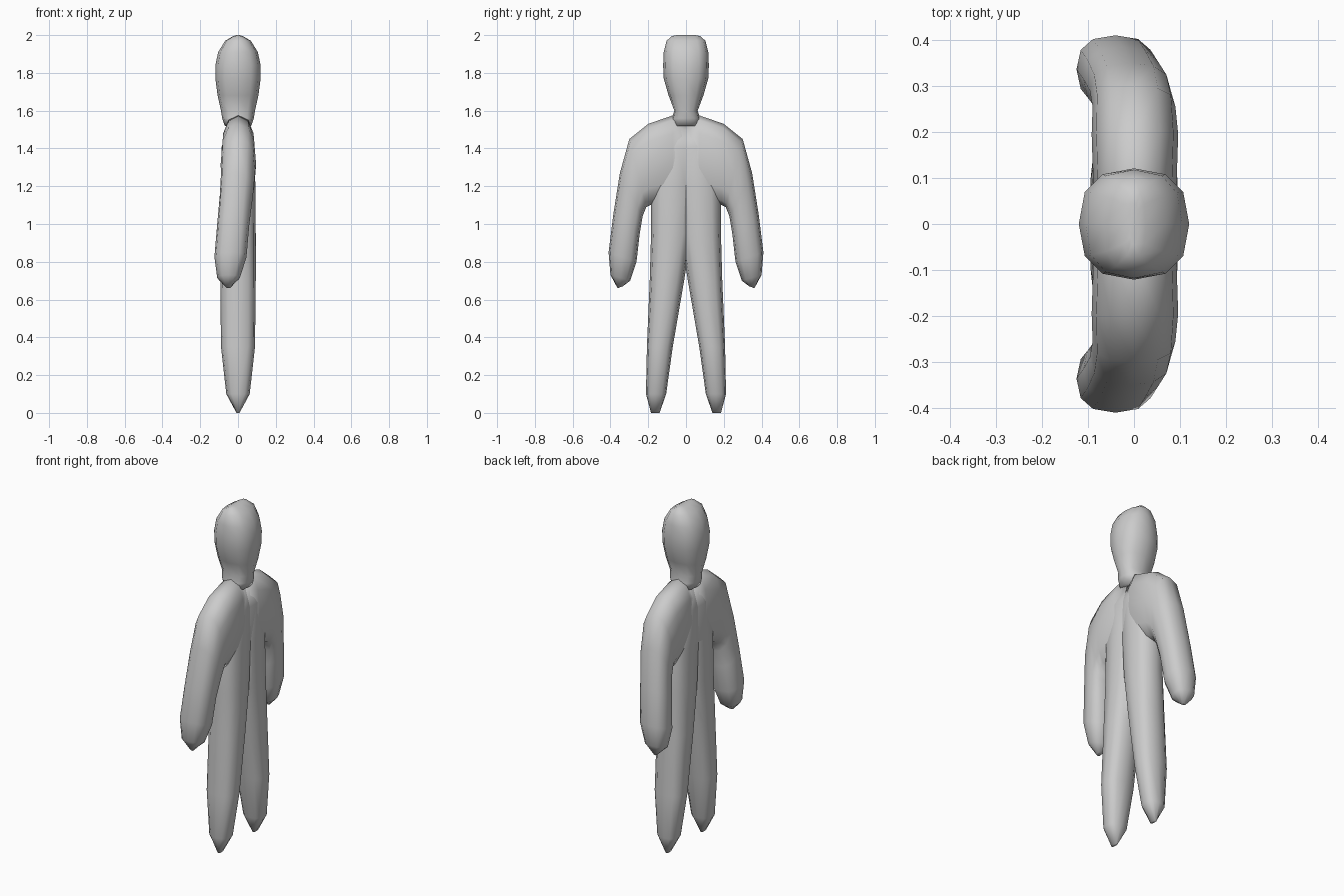
import bpy, bmesh, math

SIDES = 12


def spow(v, p):
    return math.copysign(abs(v) ** p, v)


def loft(bm, rings, p=0.8):
    """Each ring: inner y, inner z, outer y, outer z, centre x, half depth in x."""
    loops = []
    for y0, z0, y1, z1, xc, hx in rings:
        loop = []
        for i in range(SIDES):
            a = 2 * math.pi * i / SIDES
            t = 0.5 + 0.5 * spow(math.cos(a), p)
            loop.append(bm.verts.new((xc + hx * spow(math.sin(a), p),
                                      y0 + (y1 - y0) * t, z0 + (z1 - z0) * t)))
        loops.append(loop)
    for a, b in zip(loops, loops[1:]):
        for i in range(SIDES):
            j = (i + 1) % SIDES
            bm.faces.new((a[i], a[j], b[j], b[i]))
    bm.faces.new(loops[0])
    bm.faces.new(loops[-1])
    bmesh.ops.recalc_face_normals(bm, faces=bm.faces[:])


def finish(name, bm, mirrored):
    if mirrored:
        # trim at the centre plane so the halves meet in a seam
        bmesh.ops.bisect_plane(bm, geom=bm.verts[:] + bm.edges[:] + bm.faces[:],
                               plane_co=(0, 0, 0), plane_no=(0, 1, 0),
                               clear_inner=True)
    me = bpy.data.meshes.new(name)
    bm.to_mesh(me)
    bm.free()
    ob = bpy.data.objects.new(name, me)
    bpy.context.collection.objects.link(ob)
    for f in me.polygons:
        f.use_smooth = True
    if mirrored:
        m = ob.modifiers.new("mirror", 'MIRROR')
        m.use_axis = (False, True, False)
        m.use_mirror_merge = False
    return ob


# leg running up into the torso
bm = bmesh.new()
loft(bm, [
    (0.140, 0.00, 0.185, 0.00, 0, 0.008),
    (0.105, 0.10, 0.212, 0.10, 0, 0.062),
    (0.070, 0.35, 0.207, 0.35, 0, 0.090),
    (0.010, 0.70, 0.192, 0.70, 0, 0.094),
    (-0.03, 0.95, 0.185, 0.95, 0, 0.094),
    (-0.05, 1.20, 0.185, 1.20, 0, 0.092),
    (-0.05, 1.40, 0.150, 1.42, 0, 0.086),
    (-0.03, 1.50, 0.100, 1.52, 0, 0.055),
])
finish("legs_and_torso", bm, True)

# arm sweeping from the chest over the shoulder to the hand
bm = bmesh.new()
loft(bm, [
    (0.000, 1.15, 0.000, 1.54, 0.000, 0.065),
    (0.070, 1.13, 0.070, 1.575, 0.002, 0.090),
    (0.190, 1.10, 0.200, 1.53, 0.002, 0.094),
    (0.210, 1.09, 0.300, 1.45, 0.000, 0.090),
    (0.230, 1.04, 0.350, 1.27, -0.008, 0.088),
    (0.245, 0.95, 0.385, 1.05, -0.025, 0.085),
    (0.262, 0.80, 0.410, 0.85, -0.040, 0.085),
    (0.295, 0.70, 0.400, 0.73, -0.050, 0.060),
    (0.335, 0.67, 0.362, 0.66, -0.050, 0.012),
])
finish("arms_and_shoulders", bm, True)

# head with neck: z, half width in y, half depth in x
bm = bmesh.new()
loft(bm, [(-hy, z, hy, z, 0, hx) for z, hy, hx in [
    (1.52, 0.075, 0.070),
    (1.56, 0.075, 0.084),
    (1.60, 0.062, 0.090),
    (1.68, 0.092, 0.108),
    (1.77, 0.118, 0.120),
    (1.84, 0.121, 0.120),
    (1.91, 0.118, 0.105),
    (1.97, 0.103, 0.068),
    (1.995, 0.075, 0.025),
    (2.00, 0.050, 0.008),
]])
finish("head", bm, False)
